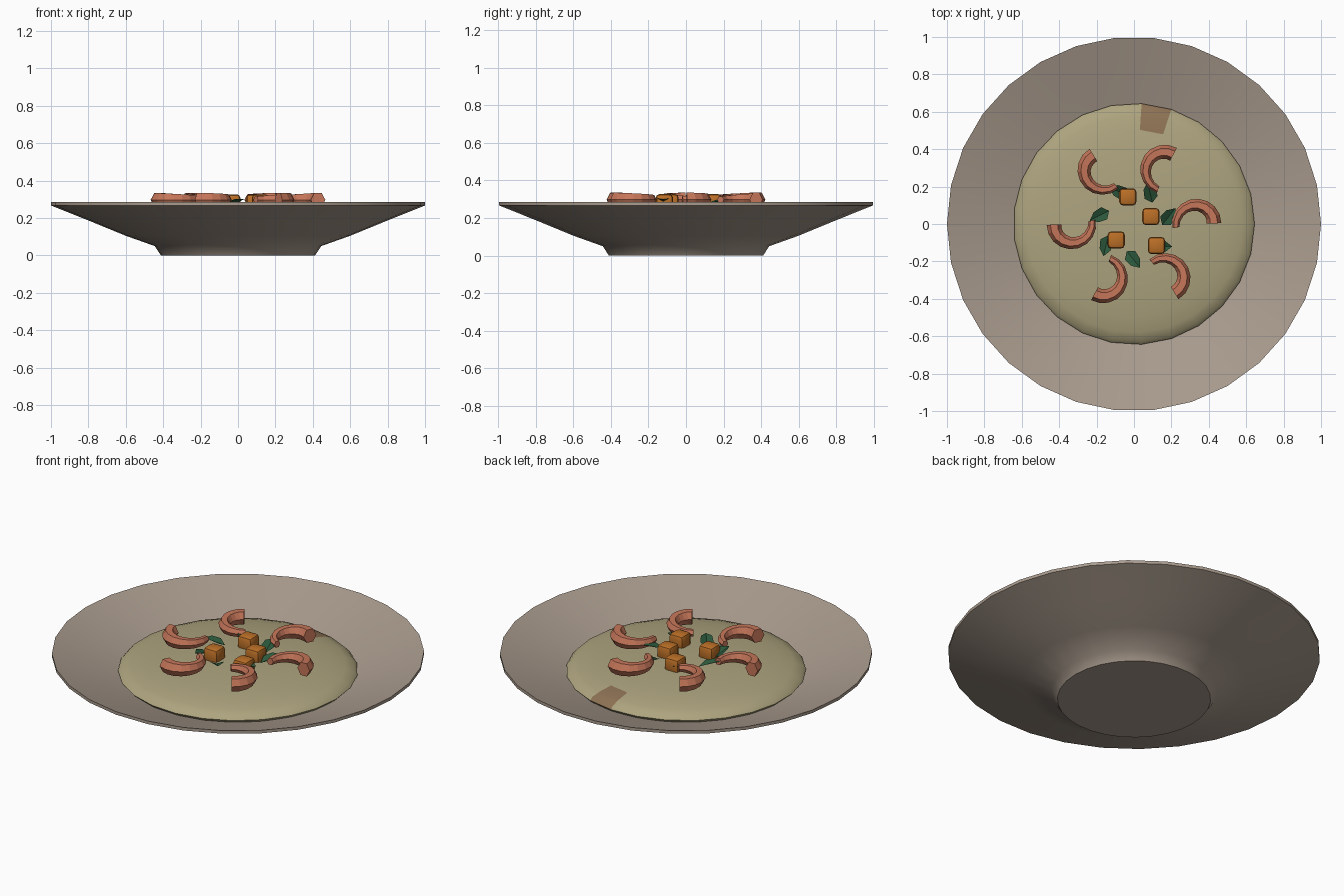
import bpy, bmesh
from math import sin, cos, pi, radians
from mathutils import Matrix, Vector

if "Cube" in bpy.data.objects:
    bpy.data.objects.remove(bpy.data.objects["Cube"])


def material(name, rgb):
    m = bpy.data.materials.new(name)
    m.diffuse_color = (*rgb, 1)
    m.use_nodes = True
    m.node_tree.nodes["Principled BSDF"].inputs["Base Color"].default_value = m.diffuse_color
    return m


def finish(bm, name, mat, smooth=None):
    bmesh.ops.recalc_face_normals(bm, faces=bm.faces)
    me = bpy.data.meshes.new(name)
    bm.to_mesh(me)
    bm.free()
    ob = bpy.data.objects.new(name, me)
    bpy.context.collection.objects.link(ob)
    me.materials.append(mat)
    if smooth:
        bpy.ops.object.select_all(action='DESELECT')
        ob.select_set(True)
        bpy.context.view_layer.objects.active = ob
        bpy.ops.object.shade_smooth_by_angle(angle=radians(smooth))
    return ob


def lathe(profile, n):
    bm = bmesh.new()
    vs = [bm.verts.new((r, 0, z)) for r, z in profile]
    es = [bm.edges.new(p) for p in zip(vs, vs[1:])]
    bmesh.ops.spin(bm, geom=vs + es, cent=(0, 0, 0), axis=(0, 0, 1),
                   angle=2 * pi, steps=n, use_duplicate=False)
    bmesh.ops.remove_doubles(bm, verts=bm.verts, dist=1e-4)
    return bm


ceramic = material("ceramic", (0.40, 0.33, 0.27))
broth = material("broth", (0.42, 0.37, 0.21))
stain = material("broth_streak", (0.27, 0.17, 0.09))
pink = material("shrimp_pink", (0.56, 0.18, 0.10))
orange = material("orange_veg", (0.50, 0.16, 0.02))
green = material("herb_green", (0.025, 0.10, 0.045))

# Wide shallow bowl with foot
bowl = lathe([(0, 0), (0.412, 0), (0.445, 0.05), (0.60, 0.105), (0.80, 0.187),
              (1.0, 0.267), (1.0, 0.285), (0.82, 0.225), (0.645, 0.168),
              (0.42, 0.095), (0, 0.085)], 30)
finish(bowl, "bowl", ceramic, 40)

# Domed soup with a brown streak near the back
bm = bmesh.new()
bmesh.ops.create_uvsphere(bm, u_segments=25, v_segments=14, radius=1)
bmesh.ops.transform(bm, verts=bm.verts, matrix=Matrix.Translation((0, 0, 0.18))
                    @ Matrix.Rotation(-pi / 2, 4, 'Z')
                    @ Matrix.Diagonal((0.645, 0.645, 0.08, 1)))
for f in bm.faces:
    c = f.calc_center_median()
    if c.z > 0.18 and c.xy.length > 0.45 and 0.06 < c.x < 0.17 and c.y > 0:
        f.material_index = 1
soup = finish(bm, "soup", broth, 60)
soup.data.materials.append(stain)

# Six curled shrimp: tapered hexagonal tubes
STEPS = 9
for k in range(6):
    a = k * pi / 3
    centre = Vector((0.335 * cos(a), 0.335 * sin(a), 0.297))
    bm = bmesh.new()
    rings = []
    for i in range(STEPS + 1):
        t = i / STEPS
        ang = a + radians(2 + 188 * t)
        path, r = 0.093 + 0.020 * t, 0.039 - 0.020 * t ** 1.5
        ring = []
        for j in range(6):
            h = j * pi / 3
            d = path + r * cos(h)
            ring.append(bm.verts.new(centre + Vector(
                (d * cos(ang), d * sin(ang), 1.12 * r * sin(h)))))
        rings.append(ring)
    for p, q in zip(rings, rings[1:]):
        for j in range(6):
            bm.faces.new((p[j], p[j - 1], q[j - 1], q[j]))
    bm.faces.new(rings[0])
    bm.faces.new(rings[-1])
    finish(bm, f"shrimp_{k + 1}", pink)

# Rounded vegetable cubes
for k, (x, y) in enumerate([(-0.033, 0.145), (0.09, 0.04),
                            (-0.095, -0.085), (0.12, -0.115)]):
    bm = bmesh.new()
    bmesh.ops.create_cube(bm, size=0.092)
    bmesh.ops.bevel(bm, geom=bm.edges[:], offset=0.02, segments=2,
                    profile=0.5, affect='EDGES')
    bmesh.ops.translate(bm, verts=bm.verts, vec=(x, y, 0.281))
    finish(bm, f"vegetable_cube_{k + 1}", orange, 40)

# Seven folded herb leaves
OUTLINE = [(-0.06, 0), (-0.025, 0.036), (0.025, 0.03), (0.06, 0)]
for k in range(7):
    a = radians(12) + k * 2 * pi / 7
    bm = bmesh.new()
    spine = [bm.verts.new((x, 0, 0)) for x, _ in OUTLINE]
    for s in (1, -1):
        side = [bm.verts.new((x, s * w, 0.014)) for x, w in OUTLINE[1:3]]
        bm.faces.new((spine[0], spine[1], side[0]))
        bm.faces.new((spine[1], spine[2], side[1], side[0]))
        bm.faces.new((spine[2], spine[3], side[1]))
    bmesh.ops.solidify(bm, geom=bm.faces[:], thickness=0.006)
    bmesh.ops.transform(bm, verts=bm.verts, matrix=Matrix.Translation(
        (0.19 * cos(a), 0.19 * sin(a), 0.282))
        @ Matrix.Rotation(a + radians(40), 4, 'Z')
        @ Matrix.Rotation(radians(-18), 4, 'Y'))
    finish(bm, f"herb_leaf_{k + 1}", green)
